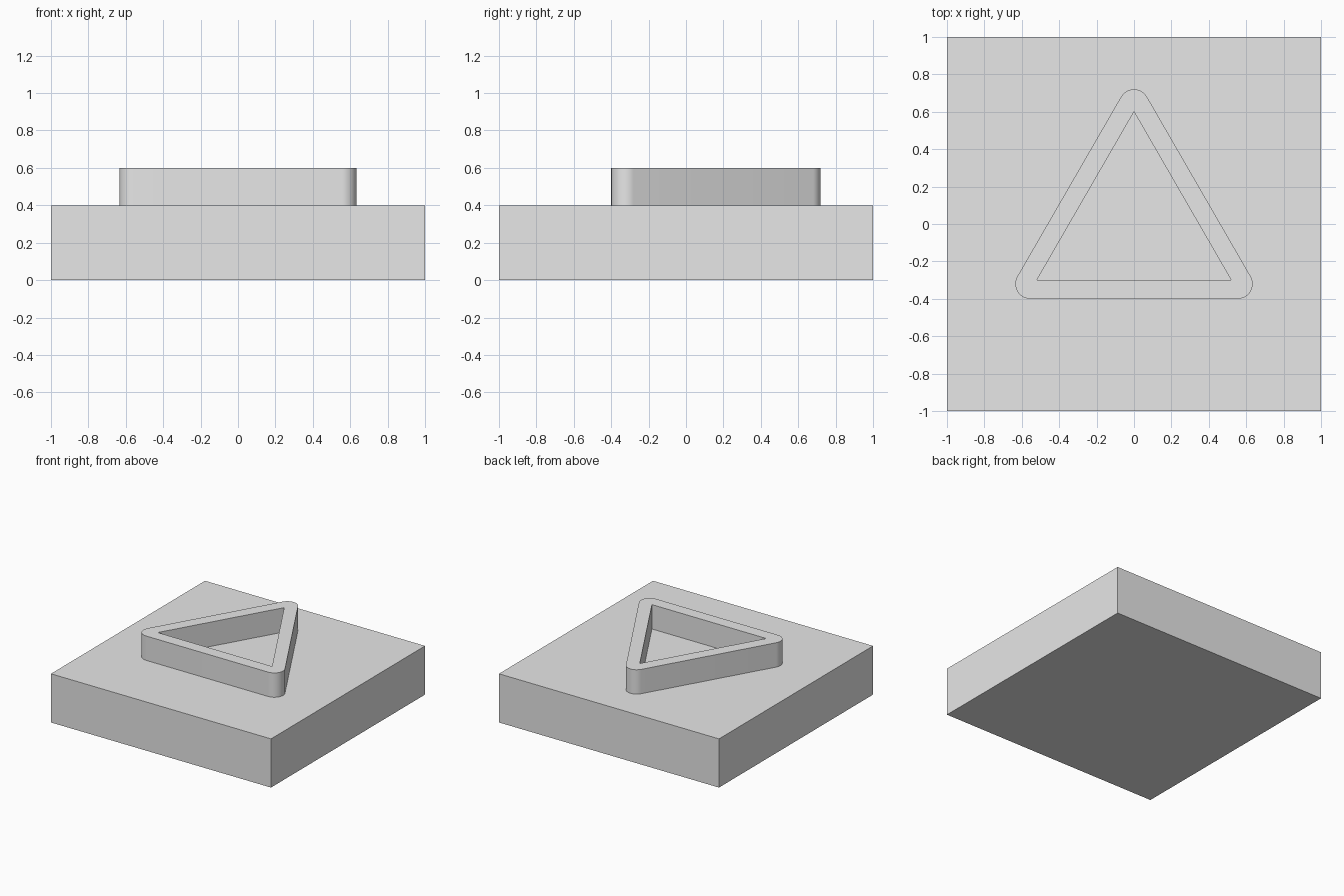
import bpy
import bmesh
from math import cos, sin, pi, radians
from mathutils import Vector

cube = bpy.data.objects.get("Cube")
if cube:
    bpy.data.objects.remove(cube, do_unlink=True)

GREY = (0.8, 0.8, 0.8, 1.0)
BASE_HEIGHT, RIM_HEIGHT = 0.4, 0.2
INNER_RADIUS = 0.6      # hole centre to hole corner
CORNER_CENTRE = 0.64    # centre of each outer corner arc
CORNER_RADIUS = 0.08
ARC_STEPS = 16

grey = bpy.data.materials.new("plain_grey")
grey.use_nodes = True
grey.diffuse_color = GREY
grey.node_tree.nodes["Principled BSDF"].inputs["Base Color"].default_value = GREY


def polar(radius, angle):
    return Vector((radius * cos(angle), radius * sin(angle), 0))


def make_object(name, bm):
    bmesh.ops.recalc_face_normals(bm, faces=bm.faces)
    mesh = bpy.data.meshes.new(name)
    bm.to_mesh(mesh)
    bm.free()
    mesh.materials.append(grey)
    obj = bpy.data.objects.new(name, mesh)
    bpy.context.collection.objects.link(obj)
    return obj


# Square base slab
bm = bmesh.new()
bmesh.ops.create_cube(bm, size=1)
bmesh.ops.scale(bm, vec=(2, 2, BASE_HEIGHT), verts=bm.verts)
bmesh.ops.translate(bm, vec=(0, 0, BASE_HEIGHT / 2), verts=bm.verts)
make_object("base_slab", bm)

# Triangular rim: rounded outside, sharp inside, open in the middle
bm = bmesh.new()
corners = [pi / 2 + i * 2 * pi / 3 for i in range(3)]
lift = Vector((0, 0, BASE_HEIGHT))
arcs, inner = [], []
for angle in corners:
    inner.append(bm.verts.new(polar(INNER_RADIUS, angle) + lift))
    arc = []
    for step in range(ARC_STEPS + 1):
        turn = angle + (step / ARC_STEPS - 0.5) * 2 * pi / 3
        arc.append(bm.verts.new(polar(CORNER_CENTRE, angle)
                                + polar(CORNER_RADIUS, turn) + lift))
    arcs.append(arc)
for i in range(3):
    j = (i + 1) % 3
    for a, b in zip(arcs[i], arcs[i][1:]):
        bm.faces.new((inner[i], a, b))
    bm.faces.new((inner[i], arcs[i][-1], arcs[j][0], inner[j]))
walls = bmesh.ops.extrude_face_region(bm, geom=bm.faces[:], use_keep_orig=True)
raised = [g for g in walls["geom"] if isinstance(g, bmesh.types.BMVert)]
bmesh.ops.translate(bm, vec=(0, 0, RIM_HEIGHT), verts=raised)
rim = make_object("triangular_rim", bm)

# Smooth only the rounded corners
bpy.ops.object.select_all(action="DESELECT")
rim.select_set(True)
bpy.context.view_layer.objects.active = rim
bpy.ops.object.shade_smooth_by_angle(angle=radians(30))
